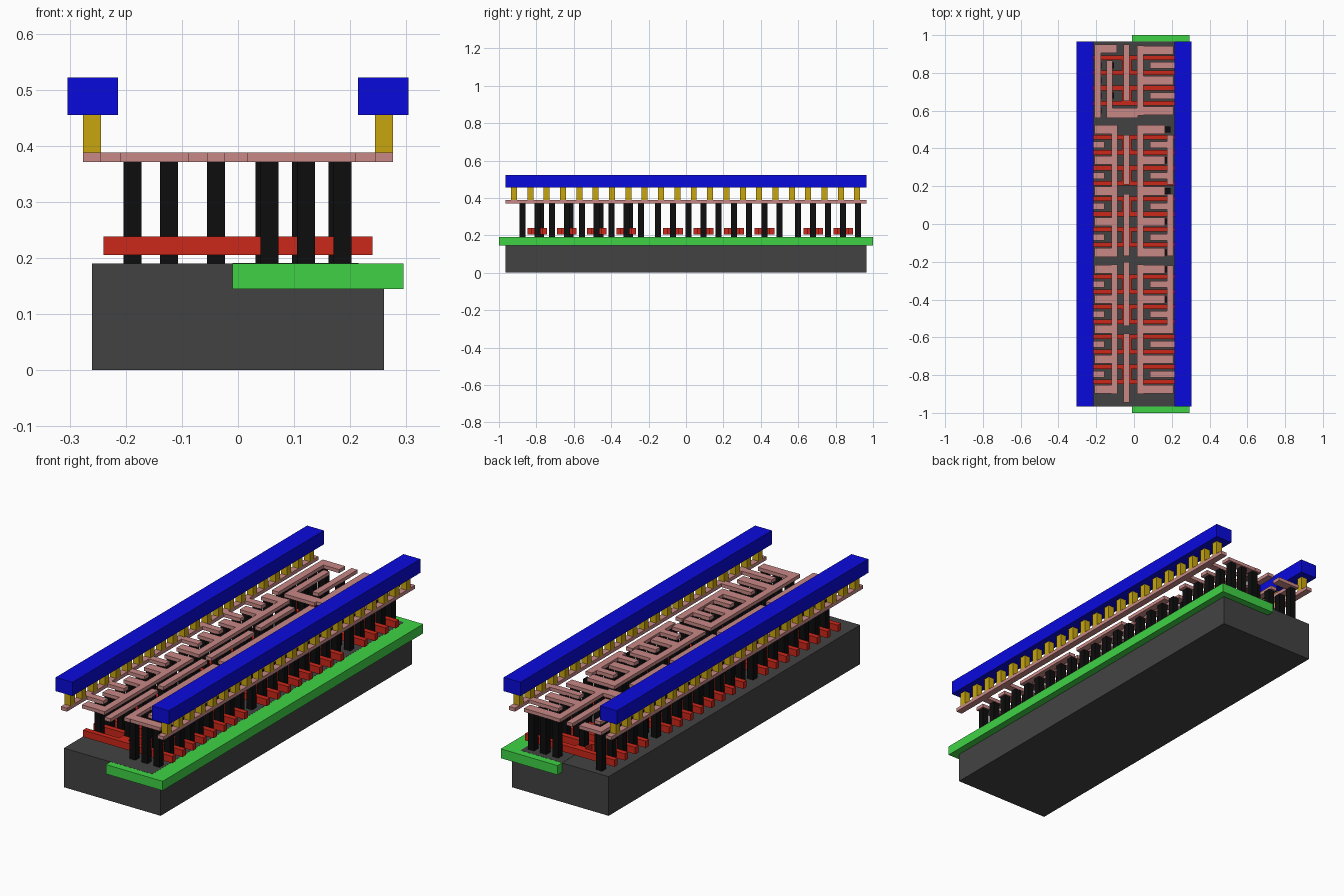
import bpy, bmesh

if "Cube" in bpy.data.objects:
    bpy.data.objects.remove(bpy.data.objects["Cube"])

def material(name, rgb):
    m = bpy.data.materials.new(name)
    m.diffuse_color = (*rgb, 1)
    m.use_nodes = True
    m.node_tree.nodes["Principled BSDF"].inputs["Base Color"].default_value = m.diffuse_color
    return m

DARK = material("dark_silicon", (0.055, 0.055, 0.055))
GREEN = material("green_well", (0.05, 0.65, 0.06))
RED = material("red_gate", (0.6, 0.02, 0.01))
BLACK = material("black_contact", (0.004, 0.004, 0.004))
PINK = material("pink_metal", (0.58, 0.25, 0.24))
GOLD = material("gold_via", (0.58, 0.38, 0.005))
BLUE = material("blue_metal", (0.003, 0.003, 0.72))

def layer(name, mat, z0, z1, rects):
    """One object made of boxes (x0, x1, y0, y1) sharing a height range."""
    bm = bmesh.new()
    for x0, x1, y0, y1 in rects:
        for v in bmesh.ops.create_cube(bm, size=1)["verts"]:
            v.co = ((x0 + x1) / 2 + v.co.x * (x1 - x0),
                    (y0 + y1) / 2 + v.co.y * (y1 - y0),
                    (z0 + z1) / 2 + v.co.z * (z1 - z0))
    me = bpy.data.meshes.new(name)
    bm.to_mesh(me)
    bm.free()
    me.materials.append(mat)
    ob = bpy.data.objects.new(name, me)
    bpy.context.collection.objects.link(ob)

# contact rows of the three transistor groups, back to front
groups = {
    "back": [0.92 - 0.08 * i for i in range(5)],
    "middle": [0.50 - 0.0813 * i for i in range(9)],
    "front": [-0.24 - 0.0793 * i for i in range(9)],
}
gates, contacts, fingers = [], [], []

def contact(x, y):
    contacts.append((x, x + 0.032, y - 0.016, y + 0.016))

def finger(x0, x1, y, w):
    fingers.append((x0, x1, y - w / 2, y + w / 2))

for g, rows in groups.items():
    top, bottom = rows[0] + 0.025, rows[-1] - 0.025
    # gate bars between the rows, joined in pairs by a pad under the centre strip
    for a, b in zip(rows, rows[1:]):
        y = (a + b) / 2
        gates.append((-0.24, 0.24, y - 0.0125, y + 0.0125))
    for i, y in enumerate(rows):
        odd = i % 2 == 1
        if odd:
            gates.append((-0.063, -0.014, y - 0.03, y + 0.03))
            contact(-0.055, y + (0.02 if g == "front" else 0))
        # left side: one contact on supply fingers, two on output fingers
        if not (g == "front" and i == 8):
            contact(-0.204, y)
            if not odd and g != "back":
                contact(-0.139, y)
        # right side: two contacts on supply fingers, three on output fingers
        shift = 0.009 if y < -0.6 else 0
        for x in ((0.096, 0.161) if odd else (0.031, 0.096, 0.161)):
            contact(x + shift, y)
        # metal fingers
        series = g == "middle" or (g == "front" and i < 4)
        if g != "back":
            if odd:
                finger(-0.276, -0.155, y, 0.034)
            else:
                finger(-0.21, -0.087, y, 0.046)
        if odd:
            finger(0.085, 0.20 if series else 0.276, y, 0.034)
        else:
            finger(0.016, 0.165 if series else 0.21, y, 0.046)
    # comb spines
    fingers.append((0.016, 0.05, bottom, top))
    if g != "back":
        fingers.append((-0.12, -0.087, bottom, top))

# back cell: outer strip, inner strip and crossover
fingers += [(-0.21, -0.175, 0.56, 0.95), (-0.21, -0.09, 0.905, 0.95),
            (-0.145, -0.113, 0.56, 0.865), (-0.145, 0.02, 0.56, 0.613)]
contact(-0.139, 0.84)
contact(-0.139, 0.68)
# vertical strips on the right of the series cells
fingers += [(0.175, 0.21, 0.21, 0.47), (0.175, 0.21, -0.17, 0.16),
            (0.175, 0.21, -0.54, -0.22)]

# centre input strips
strips = [(-0.055, -0.023, a, b) for a, b in
          ((0.65, 0.95), (0.21, 0.47), (-0.17, 0.16), (-0.54, -0.20), (-0.945, -0.58))]

# base, well and active area
layer("substrate", DARK, 0, 0.19, [(-0.26, 0.26, -0.965, 0.965)])
layer("well", GREEN, 0.145, 0.1905, [(-0.01, 0.295, -1, 1)])
layer("active_area", DARK, 0.18, 0.191, [(-0.01, 0.215, -0.965, 0.965)])

# gates, contacts and lower metal
layer("gate_bars", RED, 0.205, 0.238, gates)
layer("contact_posts", BLACK, 0.19, 0.372, contacts)
layer("metal_fingers", PINK, 0.371, 0.388, fingers)
layer("input_strips", PINK, 0.371, 0.388, strips)

# power rails on both sides: lower strip, vias, upper bar
for side, s in (("left", -1), ("right", 1)):
    def span(a, b):
        return sorted((s * a, s * b))
    layer(side + "_lower_rail", PINK, 0.371, 0.388, [(*span(0.244, 0.276), -0.965, 0.965)])
    ys = [-0.92 + 0.0874 * i for i in range(22)]
    layer(side + "_vias", GOLD, 0.388, 0.455,
          [(*span(0.244, 0.276), y - 0.016, y + 0.016) for y in ys])
    layer(side + "_upper_rail", BLUE, 0.455, 0.522, [(*span(0.214, 0.304), -0.965, 0.965)])
